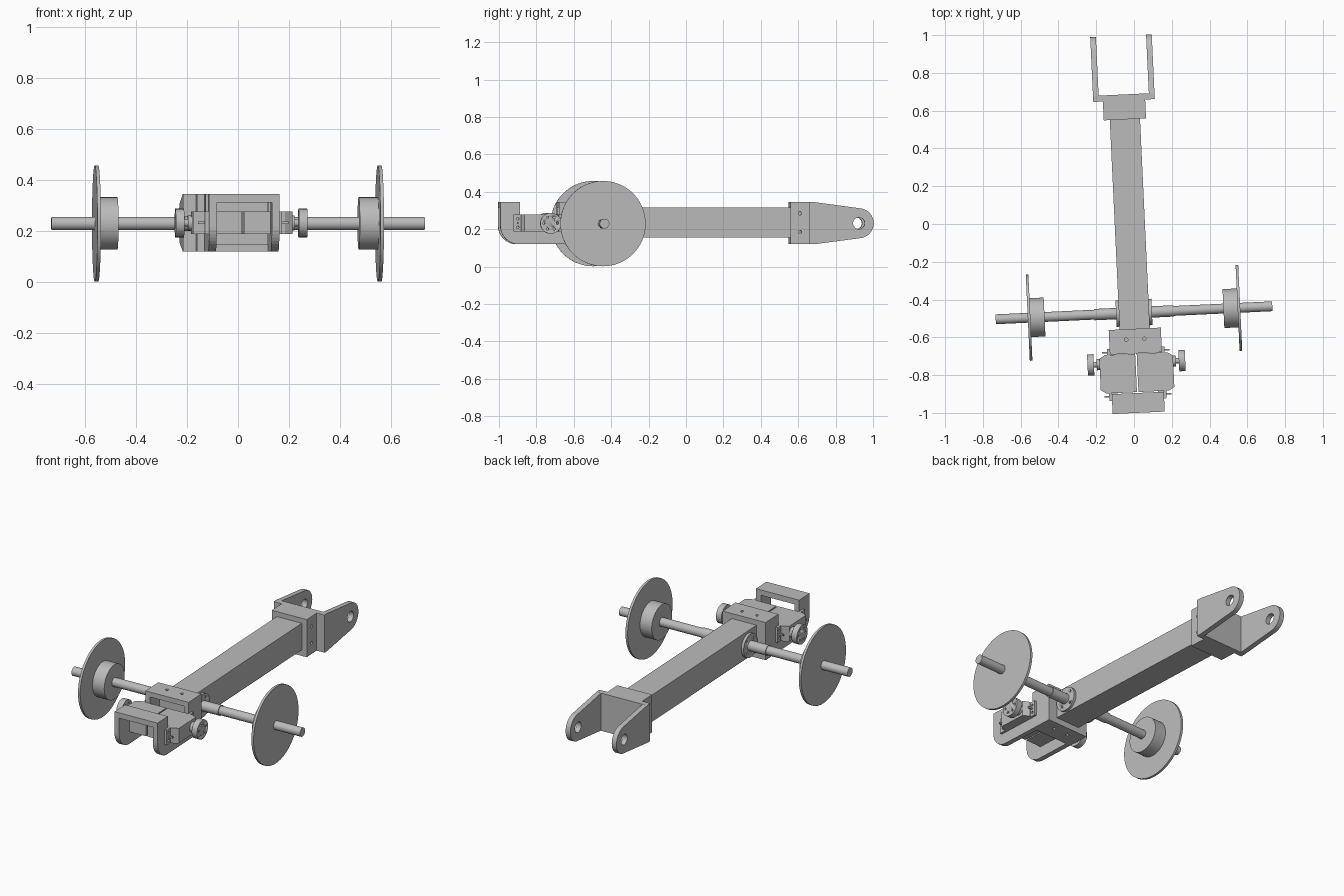
import bpy, bmesh, math
from mathutils import Matrix, Vector

cube = bpy.data.objects.get("Cube")
if cube:
    bpy.data.objects.remove(cube, do_unlink=True)

grey = bpy.data.materials.new("plain_grey")
grey.use_nodes = True
grey.diffuse_color = (0.5, 0.5, 0.5, 1)
grey.node_tree.nodes["Principled BSDF"].inputs["Base Color"].default_value = (0.5, 0.5, 0.5, 1)

AXLE_Y, AXLE_Z = -0.47, 0.23
MID_Z = 0.232
# The whole assembly is turned slightly about the axle centre
TURN = (Matrix.Translation((0, AXLE_Y, 0)) @ Matrix.Rotation(0.047, 4, 'Z')
        @ Matrix.Translation((0, -AXLE_Y, 0)))


def finish(name, bm):
    bmesh.ops.recalc_face_normals(bm, faces=bm.faces[:])
    bm.transform(TURN)
    mesh = bpy.data.meshes.new(name)
    bm.to_mesh(mesh)
    bm.free()
    mesh.materials.append(grey)
    obj = bpy.data.objects.new(name, mesh)
    bpy.context.collection.objects.link(obj)
    return obj


def activate(obj):
    bpy.ops.object.select_all(action='DESELECT')
    obj.select_set(True)
    bpy.context.view_layer.objects.active = obj


def box(name, x0, x1, y0, y1, z0, z1):
    bm = bmesh.new()
    size = Matrix.Diagonal((x1 - x0, y1 - y0, z1 - z0, 1))
    mid = Matrix.Translation(((x0 + x1) / 2, (y0 + y1) / 2, (z0 + z1) / 2))
    bmesh.ops.create_cube(bm, size=1, matrix=mid @ size)
    return finish(name, bm)


def cylinder(name, centre, radius, length, axis='X', sides=48):
    bm = bmesh.new()
    direction = Vector((1, 0, 0)) if axis == 'X' else Vector((0, 0, 1))
    turn = direction.to_track_quat('Z', 'Y').to_matrix().to_4x4()
    bmesh.ops.create_cone(bm, cap_ends=True, segments=sides, radius1=radius, radius2=radius,
                          depth=length, matrix=Matrix.Translation(centre) @ turn)
    obj = finish(name, bm)
    activate(obj)
    bpy.ops.object.shade_smooth_by_angle(angle=math.radians(30))
    return obj


def prism(name, points, lo, hi, axis='X'):
    # Extrudes a (y, z) outline along x, or an (x, y) outline along z
    bm = bmesh.new()
    place = (lambda p: (lo, *p)) if axis == 'X' else (lambda p: (*p, lo))
    face = bm.faces.new([bm.verts.new(place(p)) for p in points])
    out = bmesh.ops.extrude_face_region(bm, geom=[face])
    shift = (hi - lo, 0, 0) if axis == 'X' else (0, 0, hi - lo)
    bmesh.ops.translate(bm, vec=shift, verts=[v for v in out["geom"] if isinstance(v, bmesh.types.BMVert)])
    return finish(name, bm)


def cut(obj, cutters):
    for cutter in cutters:
        mod = obj.modifiers.new("cut", 'BOOLEAN')
        mod.operation, mod.solver, mod.object = 'DIFFERENCE', 'EXACT', cutter
        activate(obj)
        bpy.ops.object.modifier_apply(modifier=mod.name)
        bpy.data.objects.remove(cutter, do_unlink=True)


def arc(cy, cz, r, start, end, steps):
    angles = [math.radians(start + (end - start) * i / steps) for i in range(steps + 1)]
    return [(cy + r * math.cos(a), cz + r * math.sin(a)) for a in angles]


# Main beam
box("beam", -0.08, 0.08, -0.59, 0.6, 0.155, 0.315)

# Rear clamp with side screw holes
rear_clamp = box("rear_clamp", -0.112, 0.112, 0.555, 0.67, 0.12, 0.345)
cut(rear_clamp, [cylinder("hole", (s * 0.112, 0.605, z), 0.009, 0.05, sides=16)
                 for s in (-1, 1) for z in (0.185, 0.285)])

# Fork at the rear: back plate and two tapered arms with pivot holes
box("fork_plate", -0.15, 0.15, 0.655, 0.687, 0.12, 0.345)
arm_outline = [(0.655, 0.345), (0.68, 0.345)] + arc(0.918, MID_Z, 0.08, 82, -82, 16) \
    + [(0.68, 0.12), (0.655, 0.12)]
for side, s in (("left", 1), ("right", -1)):
    arm = prism(side + "_fork_arm", arm_outline, s * 0.133, s * 0.163)
    cut(arm, [cylinder("hole", (s * 0.15, 0.918, MID_Z), 0.031, 0.1, sides=32)])

# Front clamp: open socket with screw holes above and below
front_clamp = box("front_clamp", -0.138, 0.138, -0.685, -0.555, 0.12, 0.345)
cut(front_clamp, [box("socket", -0.108, 0.108, -0.75, -0.59, 0.147, 0.315)]
    + [cylinder("hole", (s * 0.048, -0.61, z), 0.009, 0.04, 'Z', 16)
       for s in (-1, 1) for z in (0.12, 0.345)])

# Front frame: two hooked side plates joined by a top crossbar
hook = [(-0.68, 0.12)] + arc(-0.9, 0.22, 0.1, 270, 180, 10) \
    + [(-1.0, 0.345), (-0.895, 0.345), (-0.895, 0.19), (-0.68, 0.19)]
for side, s in (("left", 1), ("right", -1)):
    prism(side + "_frame_plate", hook, s * 0.108, s * 0.138)
box("frame_crossbar", -0.138, 0.138, -1.0, -0.895, 0.313, 0.345)

# Servos, one per side, with ears, shaft and round horn
for side, s in (("left", 1), ("right", -1)):
    body = [(0.004, -0.89), (0.165, -0.89), (0.195, -0.872), (0.195, -0.705),
            (0.165, -0.687), (0.004, -0.687)]
    prism(side + "_servo_body", [(s * x, y) for x, y in body], 0.188, 0.278, 'Z')
    for where, y0, y1 in (("front", -0.93, -0.885), ("rear", -0.692, -0.655)):
        ear = box(f"{side}_servo_{where}_ear", *sorted((s * 0.138, s * 0.152)), y0, y1, 0.188, 0.278)
        cut(ear, [cylinder("hole", (s * 0.145, (y0 + y1) / 2, z), 0.007, 0.06, sides=12)
                  for z in (0.21, 0.256)])
        box(f"{side}_servo_{where}_rib", *sorted((s * 0.15, s * 0.178)),
            (y0 + y1) / 2 - 0.004, (y0 + y1) / 2 + 0.004, 0.228, 0.238)
    cylinder(side + "_servo_boss", (s * 0.2, -0.735, MID_Z), 0.03, 0.02, sides=32)
    cylinder(side + "_servo_shaft", (s * 0.215, -0.735, MID_Z), 0.014, 0.05, sides=24)
    horn = cylinder(side + "_servo_horn", (s * 0.242, -0.735, MID_Z), 0.056, 0.034)
    cut(horn, [cylinder("hole", (s * 0.25, -0.735 + y, z), 0.006, 0.06, sides=12)
               for y, z in arc(0, MID_Z, 0.036, 0, 300, 5)])

# Axle
cylinder("axle", (0, AXLE_Y, AXLE_Z), 0.026, 1.466)

# Flanges, sleeves, hubs and wheel discs
for side, s in (("left", 1), ("right", -1)):
    flange = cylinder(side + "_flange", (s * 0.087, AXLE_Y, AXLE_Z), 0.07, 0.016)
    cut(flange, [cylinder("hole", (s * 0.095, AXLE_Y + y, z), 0.008, 0.02, sides=12)
                 for y, z in arc(0, AXLE_Z, 0.05, 45, 315, 3)])
    cylinder(side + "_sleeve", (s * 0.145, AXLE_Y, AXLE_Z), 0.03, 0.13)
    cylinder(side + "_hub", (s * 0.512, AXLE_Y, AXLE_Z), 0.103, 0.076)
    cylinder(side + "_wheel_disc", (s * 0.556, AXLE_Y, AXLE_Z), 0.228, 0.014, sides=96)
